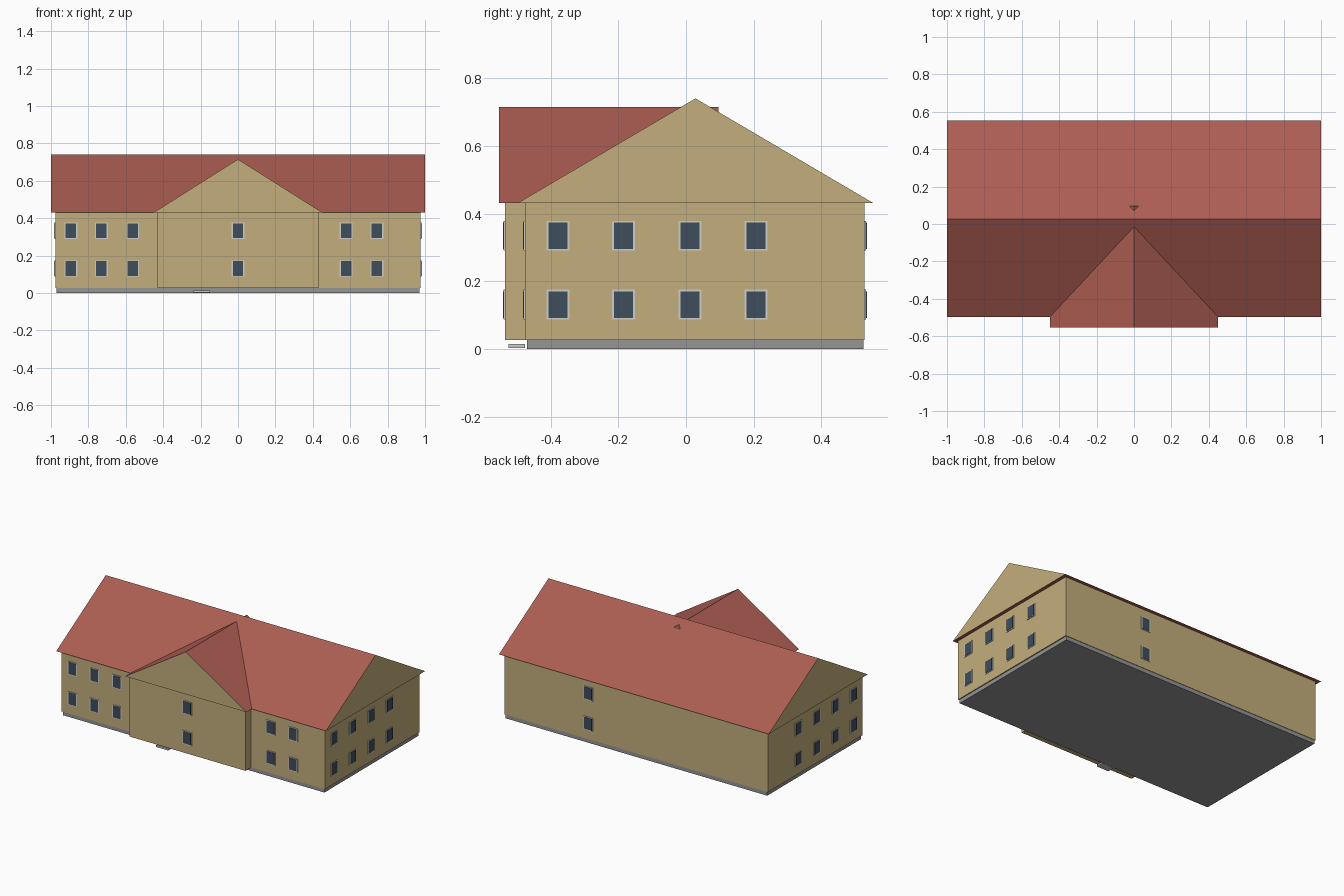
import bpy
from math import pi
from mathutils import Matrix

if "Cube" in bpy.data.objects:
    bpy.data.objects.remove(bpy.data.objects["Cube"])


def material(name, rgb):
    m = bpy.data.materials.new(name)
    m.diffuse_color = (*rgb, 1)
    m.use_nodes = True
    m.node_tree.nodes["Principled BSDF"].inputs["Base Color"].default_value = m.diffuse_color
    return m


WALL = material("wall", (0.55, 0.43, 0.20))
ROOF = material("roof", (0.41, 0.11, 0.085))
GLASS = material("glass", (0.05, 0.075, 0.11))
FRAME = material("frame", (0.62, 0.62, 0.58))
STONE = material("stone", (0.30, 0.30, 0.30))
STEP = material("step", (0.6, 0.6, 0.6))


def add_mesh(name, verts, faces, mats):
    me = bpy.data.meshes.new(name)
    me.from_pydata(verts, [], faces)
    for m in mats:
        me.materials.append(m)
    ob = bpy.data.objects.new(name, me)
    bpy.context.collection.objects.link(ob)
    return ob


def box(name, x, y, z, mat):
    verts = [(a, b, c) for a in x for b in y for c in z]
    faces = [(0, 1, 3, 2), (4, 6, 7, 5), (0, 4, 5, 1),
             (2, 3, 7, 6), (0, 2, 6, 4), (1, 5, 7, 3)]
    return add_mesh(name, verts, faces, [mat])


def gable_roof(name, profile, ends, place):
    """Triangular prism: roof-coloured slopes, wall-coloured gable ends."""
    verts = [place(e, u, z) for e in ends for u, z in profile]
    faces = [(0, 2, 1), (3, 4, 5), (0, 1, 4, 3), (1, 2, 5, 4), (2, 0, 3, 5)]
    ob = add_mesh(name, verts, faces, [ROOF, WALL])
    ob.data.polygons[0].material_index = 1
    ob.data.polygons[1].material_index = 1
    return ob


def window(x, y, z, angle):
    """Frame and pane facing -y, turned about z onto its wall."""
    for part, w, h, out, mat in (("window_frame", 0.034, 0.044, 0.004, FRAME),
                                 ("window_pane", 0.028, 0.039, 0.006, GLASS)):
        ob = box(part, (-w, w), (-out, 0.01), (-h, h), mat)
        ob.data.transform(Matrix.Translation((x, y, z)) @ Matrix.Rotation(angle, 4, 'Z'))


# Plinth, walls and entrance step
box("plinth", (-0.97, 0.97), (-0.47, 0.525), (0, 0.026), STONE)
box("main_walls", (-0.977, 0.977), (-0.476, 0.528), (0.026, 0.431), WALL)
box("front_wing_walls", (-0.43, 0.43), (-0.535, 0.075), (0.026, 0.431), WALL)
box("entrance_step", (-0.24, -0.15), (-0.525, -0.475), (0.003, 0.014), STEP)

# Roofs
gable_roof("main_roof", [(-0.497, 0.431), (0.553, 0.431), (0.028, 0.74)],
           (-1, 1), lambda e, u, z: (e, u, z))
gable_roof("front_wing_roof", [(0.45, 0.431), (-0.45, 0.431), (0, 0.715)],
           (-0.553, 0.096), lambda e, u, z: (u, e, z))

# Windows on both floors
for z in (0.131, 0.334):
    for x in (-0.893, -0.73, -0.563, 0.578, 0.743):
        window(x, -0.476, z, 0)
    window(0, -0.535, z, 0)
    window(0.353, 0.528, z, pi)
    for y in (-0.378, -0.184, 0.012, 0.207):
        window(0.977, y, z, pi / 2)
        window(-0.977, y, z, -pi / 2)

# Consistent outward normals
import bmesh
for ob in bpy.context.collection.objects:
    bm = bmesh.new()
    bm.from_mesh(ob.data)
    bmesh.ops.recalc_face_normals(bm, faces=bm.faces)
    bm.to_mesh(ob.data)
    bm.free()
